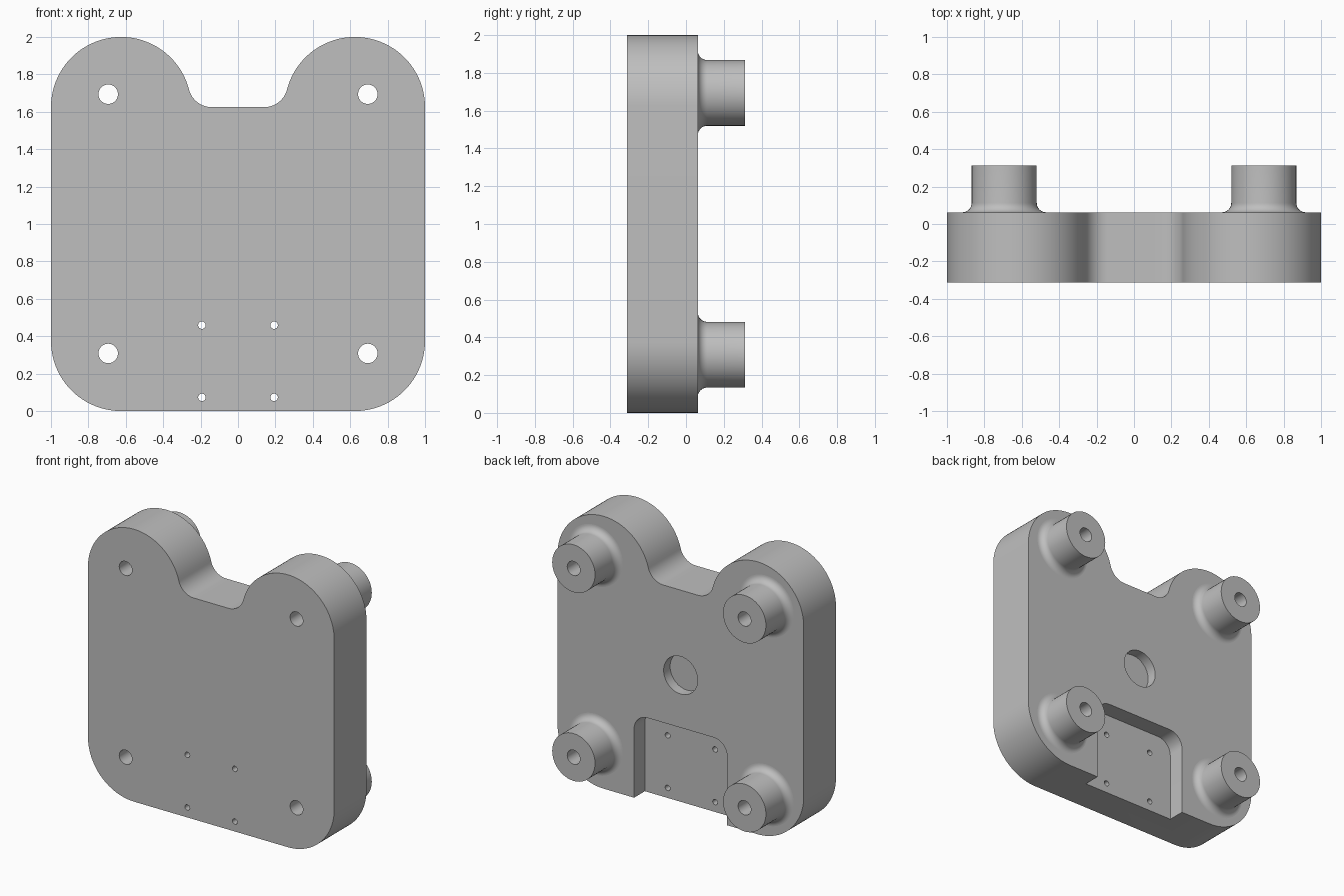
import bpy, bmesh
from math import sin, cos, pi, radians, atan2, sqrt

if "Cube" in bpy.data.objects:
    bpy.data.objects.remove(bpy.data.objects["Cube"], do_unlink=True)

FRONT, BACK, TIP = -0.3125, 0.0625, 0.3125
LOBE = 0.375                      # corner and lobe radius
FILLET = 0.125                    # radius of the notch corners
BORE, BOSS, FLARE = 0.052, 0.174, 0.05
MOUNTS = [(sx * 0.694, z) for sx in (-1, 1) for z in (0.308, 1.694)]

grey = bpy.data.materials.new("plain grey")
grey.use_nodes = True
colour = (0.52, 0.52, 0.52, 1)
grey.diffuse_color = colour
grey.node_tree.nodes["Principled BSDF"].inputs["Base Color"].default_value = colour


def arc(cx, cz, r, a0, a1, steps=24):
    """Points on an arc, angles in radians."""
    angles = [a0 + (a1 - a0) * i / steps for i in range(steps + 1)]
    return [(cx + r * cos(a), cz + r * sin(a)) for a in angles]


def circle(cx, cz, r, steps=48):
    return arc(cx, cz, r, 0, 2 * pi, steps)[:-1]


def finish(name, bm):
    bmesh.ops.recalc_face_normals(bm, faces=bm.faces)
    mesh = bpy.data.meshes.new(name)
    bm.to_mesh(mesh)
    bm.free()
    mesh.materials.append(grey)
    obj = bpy.data.objects.new(name, mesh)
    bpy.context.collection.objects.link(obj)
    return obj


def select(obj):
    bpy.ops.object.select_all(action='DESELECT')
    obj.select_set(True)
    bpy.context.view_layer.objects.active = obj


def prisms(name, parts):
    """Extrude each (outline, y start, y end) along y into one object."""
    bm = bmesh.new()
    for outline, y0, y1 in parts:
        face = bm.faces.new([bm.verts.new((x, y0, z)) for x, z in outline])
        out = bmesh.ops.extrude_face_region(bm, geom=[face], use_keep_orig=True)
        moved = [v for v in out["geom"] if isinstance(v, bmesh.types.BMVert)]
        bmesh.ops.translate(bm, verts=moved, vec=(0, y1 - y0, 0))
    return finish(name, bm)


def cut(obj, cutter):
    cutter.hide_render = True
    mod = obj.modifiers.new("cut", 'BOOLEAN')
    mod.operation, mod.solver, mod.object = 'DIFFERENCE', 'EXACT', cutter
    select(obj)
    bpy.ops.object.modifier_apply(modifier=mod.name)
    bpy.data.objects.remove(cutter, do_unlink=True)


# Plate outline: right half from the bottom up to the notch, then mirrored
centre = 1 - LOBE
top = 2 - LOBE
reach = sqrt((LOBE + FILLET) ** 2 - FILLET ** 2)
meet = atan2(FILLET, -reach)      # where the lobe meets the notch fillet
half = arc(centre, LOBE, LOBE, -pi / 2, 0)
half += arc(centre, top, LOBE, 0, meet, 48)
half += arc(centre - reach, top + FILLET, FILLET, meet - pi, -pi / 2, 16)[1:]
outline = half + [(-x, z) for x, z in reversed(half)]
plate = prisms("plate", [(outline, FRONT, BACK)])

# Pocket open at the bottom, and the shallow round recess in the back
w, h, r = 0.378, 0.615, 0.11
pocket = [(-w, -0.1), (w, -0.1)]
pocket += arc(w - r, h - r, r, 0, pi / 2, 12)
pocket += arc(r - w, h - r, r, pi / 2, pi, 12)
cut(plate, prisms("pocket_cutter", [
    (pocket, BACK - 0.125, BACK + 0.1),
    (circle(0, 1, 0.138), BACK - 0.075, BACK + 0.1)]))

# Through holes: four mounting bores and four small screw holes
holes = [circle(x, z, BORE) for x, z in MOUNTS]
holes += [circle(sx * 0.193, z, 0.02, 24) for sx in (-1, 1) for z in (0.073, 0.459)]
cut(plate, prisms("hole_cutter", [(c, FRONT - 0.1, BACK + 0.1) for c in holes]))


# Hollow bosses with a flared foot, turned about y
def boss(name, cx, cz, steps=48):
    profile = [(BORE, BACK)]
    profile += arc(BOSS + FLARE, BACK + FLARE, FLARE, -pi / 2, -pi, 10)
    profile += [(BOSS, TIP), (BORE, TIP)]
    bm = bmesh.new()
    rings = [[bm.verts.new((x, y, z)) for x, z in circle(cx, cz, rad, steps)]
             for rad, y in profile]
    # the foot is left open where it sits on the plate
    for a, b in zip(rings[1:], rings[2:] + rings[:1]):
        for i in range(steps):
            j = (i + 1) % steps
            bm.faces.new((a[i], a[j], b[j], b[i]))
    return finish(name, bm)


parts = [plate]
for x, z in MOUNTS:
    name = ("upper" if z > 1 else "lower") + ("_left" if x > 0 else "_right")
    parts.append(boss(name + "_boss", x, z))

for obj in parts:
    select(obj)
    bpy.ops.object.shade_smooth_by_angle(angle=radians(30))
